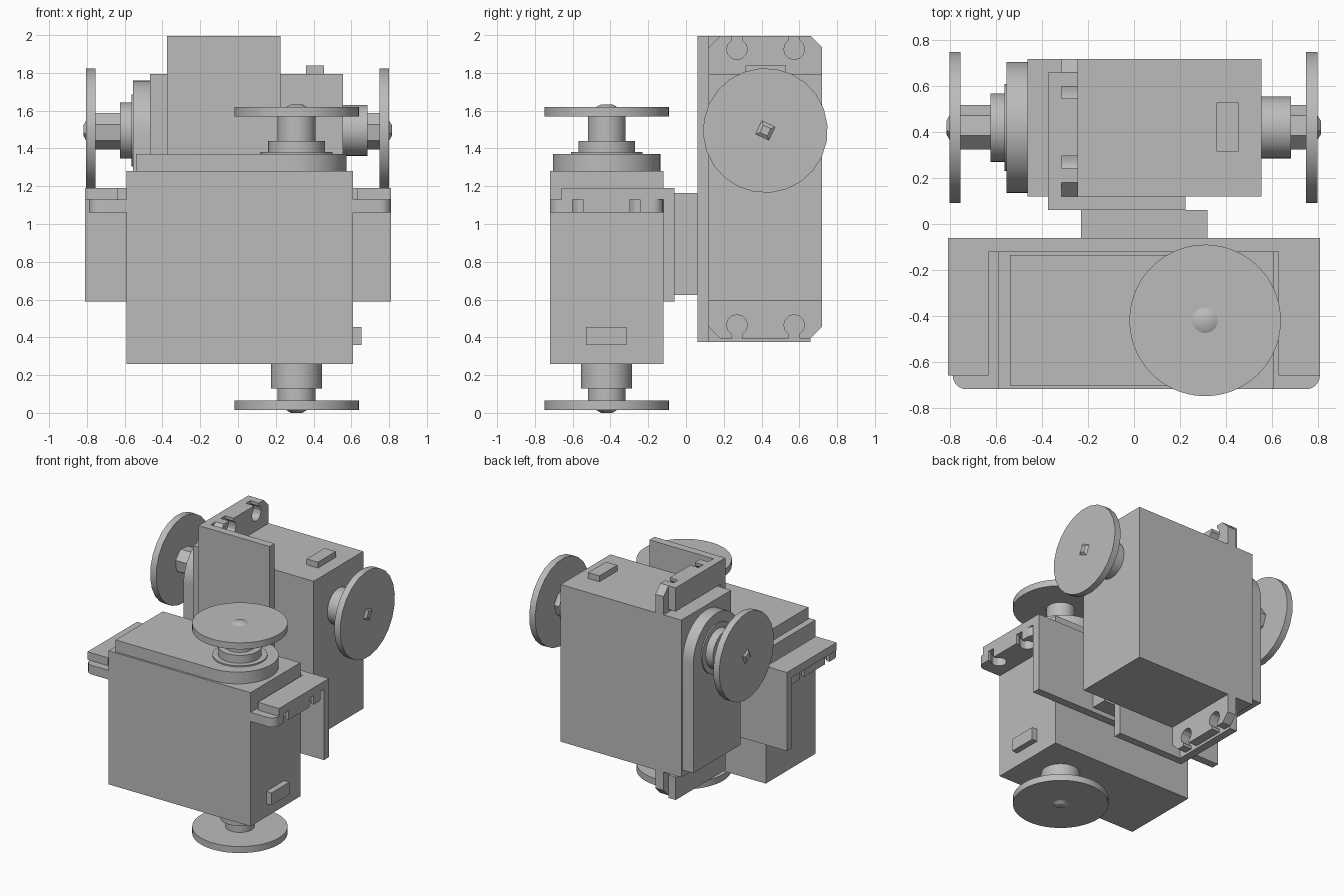
import bpy
import bmesh
import math
from mathutils import Vector

cube = bpy.data.objects.get("Cube")
if cube:
    bpy.data.objects.remove(cube, do_unlink=True)

GREY = (0.5, 0.5, 0.5, 1.0)
grey = bpy.data.materials.new("plain grey")
grey.use_nodes = True
grey.diffuse_color = GREY
grey.node_tree.nodes["Principled BSDF"].inputs["Base Color"].default_value = GREY

AXIS_X, AXIS_Y = 0.31, -0.42   # output shaft of the upright motor
MID_X = 0.01                   # middle of the motor case
parts = []


def lay_down(p):
    """Turn a point of the upright motor into the rear, sideways motor."""
    return Vector((0.815 - p.z, -p.y, p.x + 1.185))


def finish(name, bm, rear=False):
    if rear:
        for v in bm.verts:
            v.co = lay_down(v.co)
    bmesh.ops.recalc_face_normals(bm, faces=bm.faces)
    mesh = bpy.data.meshes.new(name)
    bm.to_mesh(mesh)
    bm.free()
    mesh.materials.append(grey)
    obj = bpy.data.objects.new(name, mesh)
    bpy.context.collection.objects.link(obj)
    parts.append(obj)


def box(bm, x, y, z):
    verts = bmesh.ops.create_cube(bm, size=1)["verts"]
    for v in verts:
        v.co = Vector([(r[0] + r[1]) / 2 + c * (r[1] - r[0]) for r, c in zip((x, y, z), v.co)])


def extrude_outline(bm, points, z0, z1):
    face = bm.faces.new([bm.verts.new((x, y, z0)) for x, y in points])
    new = bmesh.ops.extrude_face_region(bm, geom=[face])["geom"]
    for v in new:
        if isinstance(v, bmesh.types.BMVert):
            v.co.z = z1


def arc(cx, cy, r, a0, a1, steps):
    angles = [math.radians(a0 + (a1 - a0) * i / steps) for i in range(steps + 1)]
    return [(cx + r * math.cos(a), cy + r * math.sin(a)) for a in angles]


def disc(bm, r0, r1, z0, z1, sides):
    """Solid round section on the shaft axis, possibly tapered."""
    turn = math.radians(20)
    rings = []
    for r, z in ((r0, z0), (r1, z1)):
        ring = []
        for i in range(sides):
            a = turn + math.tau * i / sides
            ring.append(bm.verts.new((AXIS_X + r * math.cos(a), AXIS_Y + r * math.sin(a), z)))
        rings.append(ring)
    for ring in rings:
        bm.faces.new(ring)
    for i in range(sides):
        j = (i + 1) % sides
        bm.faces.new((rings[0][i], rings[0][j], rings[1][j], rings[1][i]))


def tab_outline(side, corner_steps):
    """Mounting ear with two keyhole slots open to its outer edge."""
    inner, outer, c = 0.55, 0.8, 0.06
    pts = [(inner, -0.72)] + arc(outer - c, -0.72 + c, c, -90, 0, corner_steps)
    for hole_y in (-0.573, -0.27):
        pts.append((outer, hole_y - 0.027))
        pts += arc(0.73, hole_y, 0.055, -30, -330, 10)
        pts.append((outer, hole_y + 0.027))
    pts += arc(outer - c, -0.12 - c, c, 0, 90, corner_steps) + [(inner, -0.12)]
    return [(MID_X + side * x, y) for x, y in pts]


def build_motor(prefix, rear):
    round_sides = 24 if rear else 64
    shaft_sides = 7 if rear else 48

    # Case and connector stub
    bm = bmesh.new()
    box(bm, (-0.59, 0.61), (-0.72, -0.12), (0.26, 1.28))
    finish(prefix + "motor_case", bm, rear)
    bm = bmesh.new()
    box(bm, (0.6, 0.655), (-0.53, -0.315), (0.36, 0.455))
    finish(prefix + "cable_stub", bm, rear)

    # Raised gear cover, round at the shaft end
    bm = bmesh.new()
    outline = [(-0.54, -0.705), (-0.54, -0.135)]
    outline += arc(0.29, AXIS_Y, 0.285, 90, -90, 24)
    extrude_outline(bm, outline, 1.28, 1.37)
    finish(prefix + "gear_cover", bm, rear)

    # Mounting ears
    bm = bmesh.new()
    for side in (-1, 1):
        extrude_outline(bm, tab_outline(side, 1 if rear else 6), 1.06, 1.13)
    finish(prefix + "mounting_ears", bm, rear)

    # Shaft collars, shafts, wheels and end caps
    stack = [
        ("upper_collar_base", 0.19, 0.19, 1.37, 1.38, round_sides),
        ("upper_collar", 0.15, 0.15, 1.37, 1.44, round_sides),
        ("upper_shaft", 0.1, 0.1, 1.43, 1.58, shaft_sides),
        ("upper_wheel", 0.33, 0.33, 1.57, 1.62, round_sides),
        ("upper_cap", 0.055, 0.03, 1.62, 1.633, 4 if rear else 24),
        ("lower_collar", 0.135, 0.135, 0.13, 0.27, round_sides),
        ("lower_shaft", 0.1, 0.1, 0.06, 0.14, shaft_sides),
        ("lower_wheel", 0.33, 0.33, 0.015, 0.065, round_sides),
        ("lower_cap", 0.03, 0.055, 0.0, 0.015, 4 if rear else 24),
    ]
    for name, *dims in stack:
        bm = bmesh.new()
        disc(bm, *dims)
        finish(prefix + name, bm, rear)

    # Angle bracket: back plate plus two arms over the ears
    bm = bmesh.new()
    box(bm, (-0.81, 0.81), (-0.12, -0.06), (0.59, 1.19))
    for x in ((-0.81, -0.635), (0.63, 0.81)):
        box(bm, x, (-0.66, -0.12), (1.13, 1.19))
    finish(prefix + "bracket", bm, rear)


build_motor("front_", False)
build_motor("rear_", True)

# Block joining the two brackets
bm = bmesh.new()
box(bm, (-0.23, 0.32), (-0.06, 0.062), (0.625, 1.165))
finish("joining_block", bm)

bpy.ops.object.select_all(action="DESELECT")
for obj in parts:
    obj.select_set(True)
bpy.context.view_layer.objects.active = parts[0]
bpy.ops.object.shade_smooth_by_angle(angle=math.radians(30))
